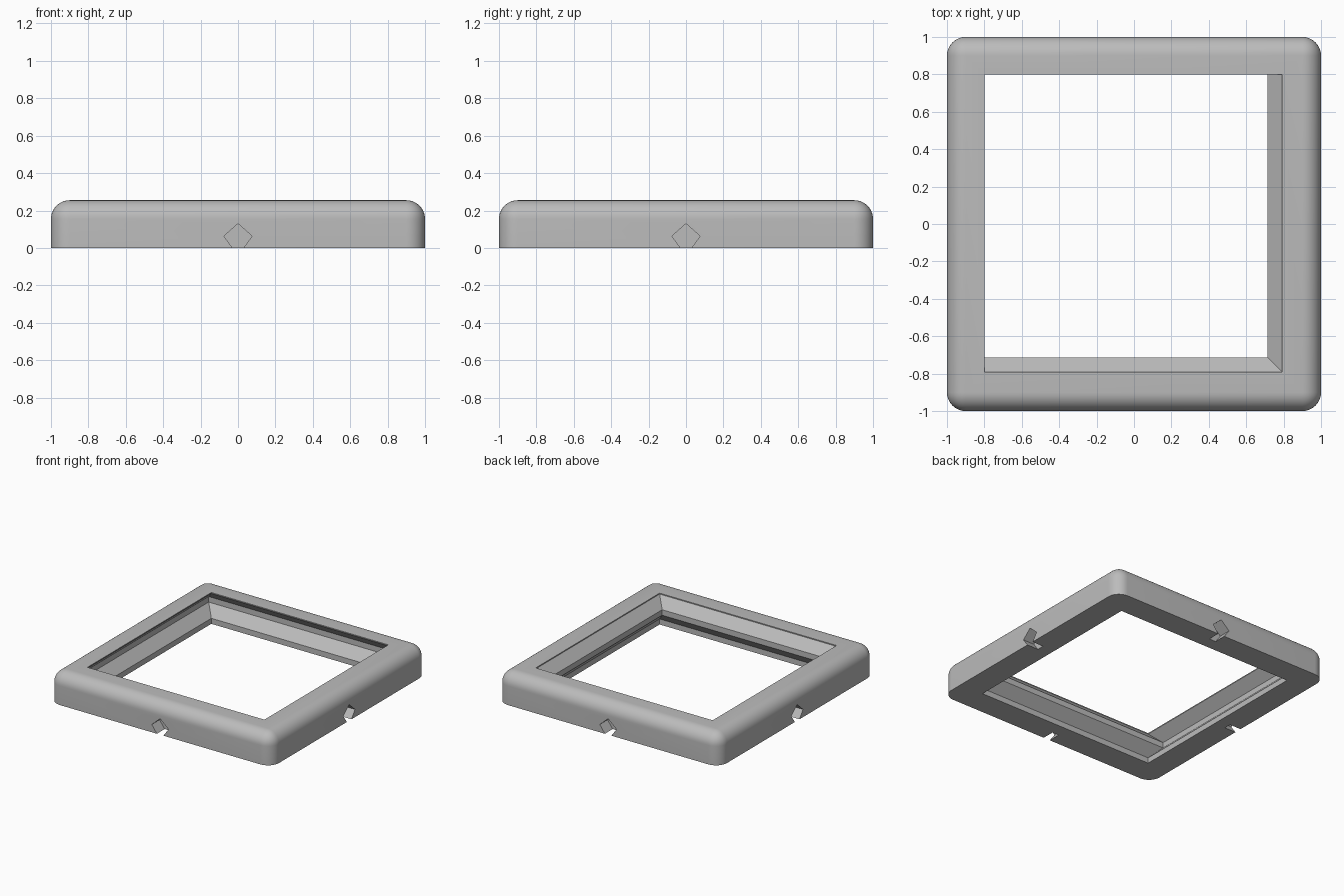
import bpy, bmesh, math
from mathutils import Matrix

if "Cube" in bpy.data.objects:
    bpy.data.objects.remove(bpy.data.objects["Cube"], do_unlink=True)

HEIGHT = 0.255
ROUND = 0.1

grey = bpy.data.materials.new("plain grey")
grey.use_nodes = True
colour = (0.5, 0.5, 0.5, 1)
grey.diffuse_color = colour
grey.node_tree.nodes["Principled BSDF"].inputs["Base Color"].default_value = colour


def make_object(name, bm):
    bmesh.ops.recalc_face_normals(bm, faces=bm.faces)
    mesh = bpy.data.meshes.new(name)
    bm.to_mesh(mesh)
    bm.free()
    mesh.materials.append(grey)
    obj = bpy.data.objects.new(name, mesh)
    bpy.context.collection.objects.link(obj)
    return obj


def loft(name, rings):
    """Closed solid through a stack of matching rings."""
    bm = bmesh.new()
    loops = [[bm.verts.new(p) for p in ring] for ring in rings]
    for a, b in zip(loops, loops[1:]):
        for i in range(len(a)):
            j = (i + 1) % len(a)
            bm.faces.new((a[i], a[j], b[j], b[i]))
    bm.faces.new(loops[0])
    bm.faces.new(loops[-1])
    return make_object(name, bm)


# Frame block: rounded everywhere except along the flat underside
bm = bmesh.new()
bmesh.ops.create_cube(bm, size=1, matrix=Matrix.Translation((0, 0, HEIGHT / 2))
                      @ Matrix.Diagonal((2, 2, HEIGHT, 1)))
edges = [e for e in bm.edges if max(v.co.z for v in e.verts) > 0.01]
bmesh.ops.bevel(bm, geom=edges, offset=ROUND, segments=10, profile=0.5, affect='EDGES')
frame = make_object("square_frame", bm)

# Opening: groove on the left-hand and back walls, matching ridge on the other two
levels = [  # height, groove wall, ridge wall
    (-0.05, 0.80, 0.792), (0.045, 0.80, 0.792), (0.125, 0.88, 0.715),
    (0.17, 0.88, 0.715), (0.247, 0.80, 0.792), (0.30, 0.80, 0.792)]
cutters = [loft("opening_cutter", [
    [(-g, -r, z), (r, -r, z), (r, g, z), (-g, g, z)] for z, g, r in levels])]

# Clip notch in the middle of each outer side, open at the bottom
notch = [(-0.022, -0.01), (0.022, -0.01), (0.075, 0.063), (0, 0.13), (-0.075, 0.063)]
for k in range(4):
    turn = Matrix.Rotation(k * math.pi / 2, 4, 'Z')
    cutter = loft("notch_cutter", [[(x, y, z) for x, z in notch] for y in (-1.05, -0.9)])
    cutter.data.transform(turn)
    cutters.append(cutter)

# Cut the frame and drop the cutters
bpy.context.view_layer.objects.active = frame
frame.select_set(True)
for cutter in cutters:
    cutter.hide_render = True
    mod = frame.modifiers.new("cut", 'BOOLEAN')
    mod.operation = 'DIFFERENCE'
    mod.solver = 'EXACT'
    mod.object = cutter
    bpy.ops.object.modifier_apply(modifier=mod.name)
    bpy.data.objects.remove(cutter, do_unlink=True)

bpy.ops.object.shade_smooth_by_angle(angle=math.radians(30))
